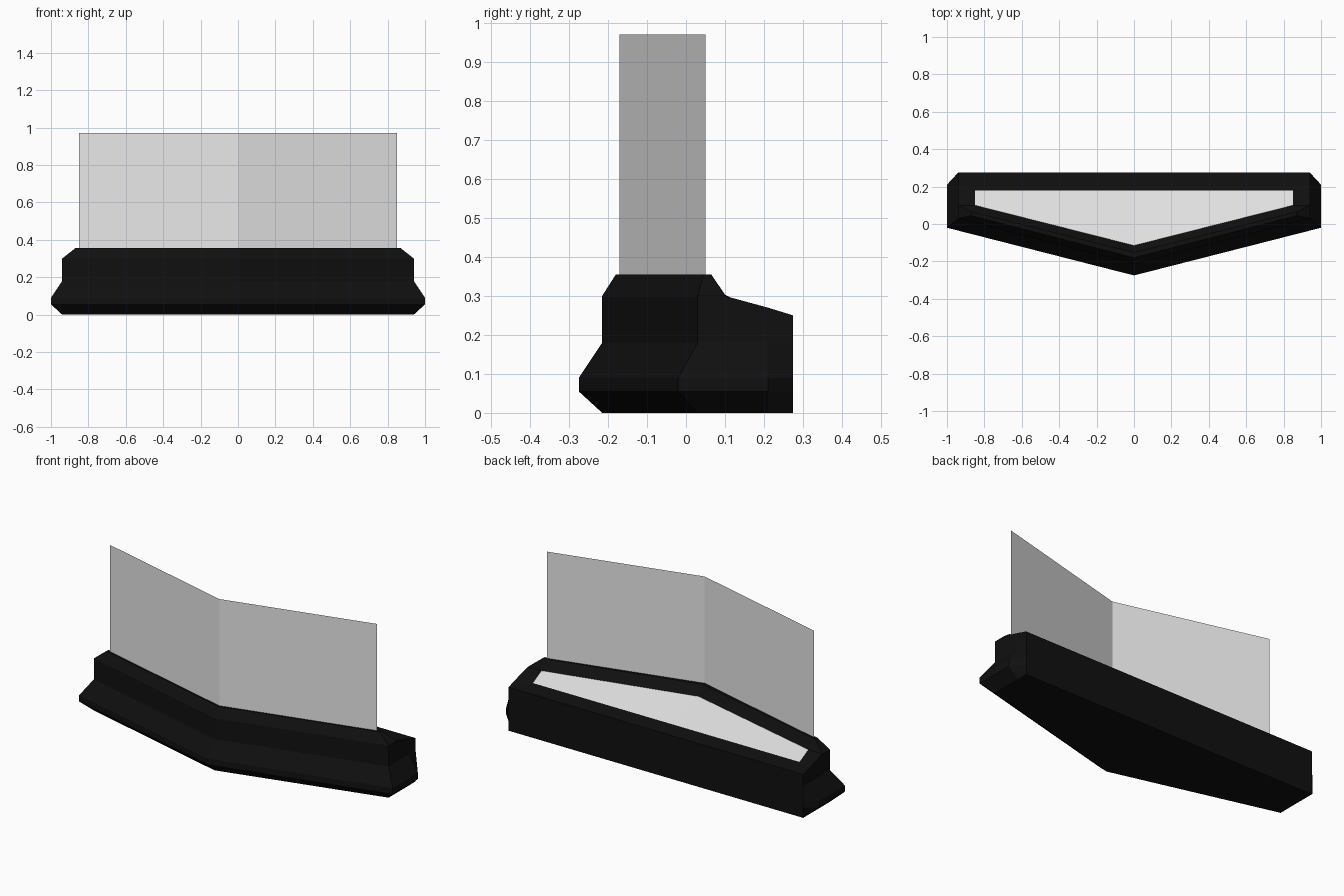
import bpy, bmesh

if "Cube" in bpy.data.objects:
    bpy.data.objects.remove(bpy.data.objects["Cube"])


def material(name, rgb):
    m = bpy.data.materials.new(name)
    m.diffuse_color = (*rgb, 1)
    m.use_nodes = True
    m.node_tree.nodes["Principled BSDF"].inputs["Base Color"].default_value = m.diffuse_color
    return m


black = material("black_trim", (0.005, 0.005, 0.005))
light = material("light_grey", (0.8, 0.8, 0.8))


def finish(name, bm, mats):
    me = bpy.data.meshes.new(name)
    bm.to_mesh(me)
    bm.free()
    for m in mats:
        me.materials.append(m)
    ob = bpy.data.objects.new(name, me)
    bpy.context.collection.objects.link(ob)
    return ob


# Half plan of the cowl: x, y, outward push of the bumper, top height
stations = [(0, -.215, 0, -.06, .30),
            (.94, .03, .06, -.05, .30),
            (.94, .10, .06, 0, .30),
            (.94, .21, .06, 0, .27),
            (.94, .275, 0, 0, .25)]
levels = [(0, 0), (.055, 1), (.09, 1), (.18, 0), (None, 0)]

bm = bmesh.new()


def face(points, side, mat=0):
    f = bm.faces.new([bm.verts.new((x * side, y, z)) for x, y, z in points])
    f.material_index = mat


for side in (1, -1):
    # Front and side walls with the bumper bulge
    rings = [[(x + dx * k, y + dy * k, top if z is None else z)
              for x, y, dx, dy, top in stations] for z, k in levels]
    for a, b in zip(rings, rings[1:]):
        for i in range(4):
            face([a[i], a[i + 1], b[i + 1], b[i]], side)
        # Flat back wall
        face([a[4], (0, .275, a[4][2]), (0, .275, b[4][2]), b[4]], side)
    # Floor
    face(rings[0] + [(0, .275, 0)], side)

    # Raised ridge under the screen
    F, C, E, S, B = rings[-1]
    out_mid, out_end = (0, -.18, .355), (.87, .045, .355)
    in_mid, in_end = (0, -.152, .355), (.87, .065, .355)
    p_mid, p_front, p_back = (0, -.115, .30), (.85, .10, .303), (.85, .18, .262)
    p_rear = (0, .18, .262)
    face([F, C, out_end, out_mid], side)
    face([C, E, in_end, out_end], side)
    face([out_mid, out_end, in_end, in_mid], side)
    face([in_mid, in_end, p_front, p_mid], side)
    # Frame around the dashboard panel
    face([E, p_front, in_end], side)
    face([E, S, p_back, p_front], side)
    face([S, B, p_back], side)
    face([B, (0, .275, .25), p_rear, p_back], side)
    # Light dashboard panel
    face([p_mid, p_front, p_back, p_rear], side, 1)

bmesh.ops.remove_doubles(bm, verts=bm.verts, dist=1e-4)
bmesh.ops.recalc_face_normals(bm, faces=bm.faces)
finish("cowl_body", bm, [black, light])

# Thin V-shaped windscreen
bm = bmesh.new()
path = [(-.85, .05), (0, -.17), (.85, .05)]
low = [bm.verts.new((x, y, .353)) for x, y in path]
high = [bm.verts.new((x, y, .97)) for x, y in path]
for i in range(2):
    bm.faces.new([low[i], low[i + 1], high[i + 1], high[i]])
finish("windscreen", bm, [light])
